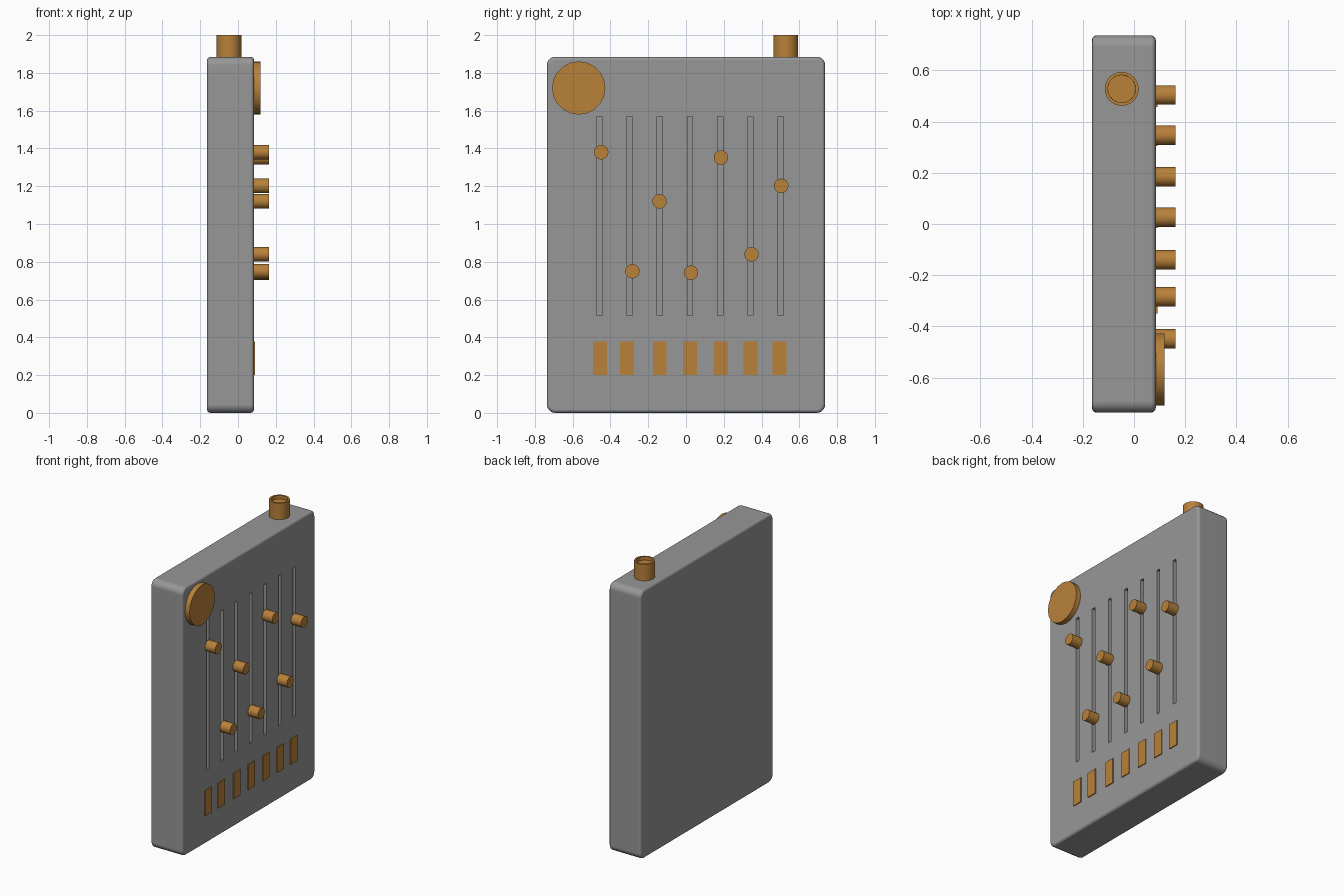
import bpy, bmesh, math
from mathutils import Matrix, Vector

if "Cube" in bpy.data.objects:
    bpy.data.objects.remove(bpy.data.objects["Cube"])

FACE = 0.085          # x of the control panel face
BACK = -0.164


def material(name, colour):
    m = bpy.data.materials.new(name)
    m.diffuse_color = (*colour, 1)
    m.use_nodes = True
    m.node_tree.nodes["Principled BSDF"].inputs["Base Color"].default_value = m.diffuse_color
    return m


brass = material("brass", (0.48, 0.22, 0.042))
dark_grey = material("dark_grey", (0.31, 0.31, 0.31))


def finish(bm, name, mat=None, angle=35):
    bmesh.ops.recalc_face_normals(bm, faces=bm.faces)
    me = bpy.data.meshes.new(name)
    bm.to_mesh(me)
    bm.free()
    ob = bpy.data.objects.new(name, me)
    bpy.context.collection.objects.link(ob)
    if mat:
        me.materials.append(mat)
    if angle:
        bpy.ops.object.select_all(action='DESELECT')
        ob.select_set(True)
        bpy.context.view_layer.objects.active = ob
        bpy.ops.object.shade_smooth_by_angle(angle=math.radians(angle))
    return ob


def add_box(bm, lo, hi):
    lo, hi = Vector(lo), Vector(hi)
    m = Matrix.Translation((lo + hi) / 2) @ Matrix.Diagonal((*(hi - lo), 1))
    bmesh.ops.create_cube(bm, size=1, matrix=m)


def x_cylinder(name, y, z, r, x0, x1, sides):
    bm = bmesh.new()
    m = Matrix.Translation(((x0 + x1) / 2, y, z)) @ Matrix.Rotation(math.pi / 2, 4, 'Y')
    bmesh.ops.create_cone(bm, cap_ends=True, segments=sides, radius1=r, radius2=r,
                          depth=x1 - x0, matrix=m)
    return finish(bm, name, brass)


# Case: slab with rounded corners and softened outline
bm = bmesh.new()
add_box(bm, (BACK, -0.737, 0), (FACE, 0.737, 1.885))
corners = [e for e in bm.edges if abs(e.verts[0].co.x - e.verts[1].co.x) > 0.1]
bmesh.ops.bevel(bm, geom=corners, offset=0.045, segments=5, profile=0.5, affect='EDGES')
rim = [e for e in bm.edges if abs(e.verts[0].co.x - e.verts[1].co.x) < 1e-4]
bmesh.ops.bevel(bm, geom=rim, offset=0.018, segments=3, profile=0.5, affect='EDGES')
case = finish(bm, "case", dark_grey)

# Slider slots cut into the case
bm = bmesh.new()
for i in range(7):
    y = -0.459 + 0.16 * i
    add_box(bm, (FACE - 0.03, y - 0.014, 0.515), (FACE + 0.05, y + 0.014, 1.57))
cutter = finish(bm, "slot_cutter", dark_grey, 0)
cutter.hide_render = True
cutter.hide_set(True)
cut = case.modifiers.new("slots", 'BOOLEAN')
cut.operation = 'DIFFERENCE'
cut.solver = 'EXACT'
cut.object = cutter
flat = case.modifiers.new("flat_sides", 'WEIGHTED_NORMAL')
flat.keep_sharp = True

# Slider knobs at their different heights
knobs = [(-0.449, 1.38), (-0.284, 0.75), (-0.14, 1.12), (0.026, 0.742),
         (0.185, 1.352), (0.347, 0.84), (0.504, 1.202)]
for i, (y, z) in enumerate(knobs):
    x_cylinder(f"slider_knob_{i + 1}", y, z, 0.038, FACE - 0.003, 0.163, 32)

# Row of push buttons
for i, y in enumerate([-0.456, -0.313, -0.139, 0.022, 0.185, 0.342, 0.494]):
    bm = bmesh.new()
    add_box(bm, (FACE - 0.02, y - 0.037, 0.2), (FACE + 0.006, y + 0.037, 0.378))
    finish(bm, f"button_{i + 1}", brass, 0)

# Large dial
x_cylinder("dial", -0.568, 1.72, 0.141, FACE - 0.01, 0.12, 20)

# Top socket with recessed centre
bm = bmesh.new()
bmesh.ops.create_cone(bm, cap_ends=True, segments=32, radius1=0.066, radius2=0.066,
                      depth=0.135, matrix=Matrix.Translation((-0.048, 0.528, 1.9325)))
top = max(bm.faces, key=lambda f: f.calc_center_median().z)
bmesh.ops.inset_region(bm, faces=[top], thickness=0.012)
bmesh.ops.inset_region(bm, faces=[top], thickness=0.0002, depth=-0.025)
finish(bm, "socket", brass)
